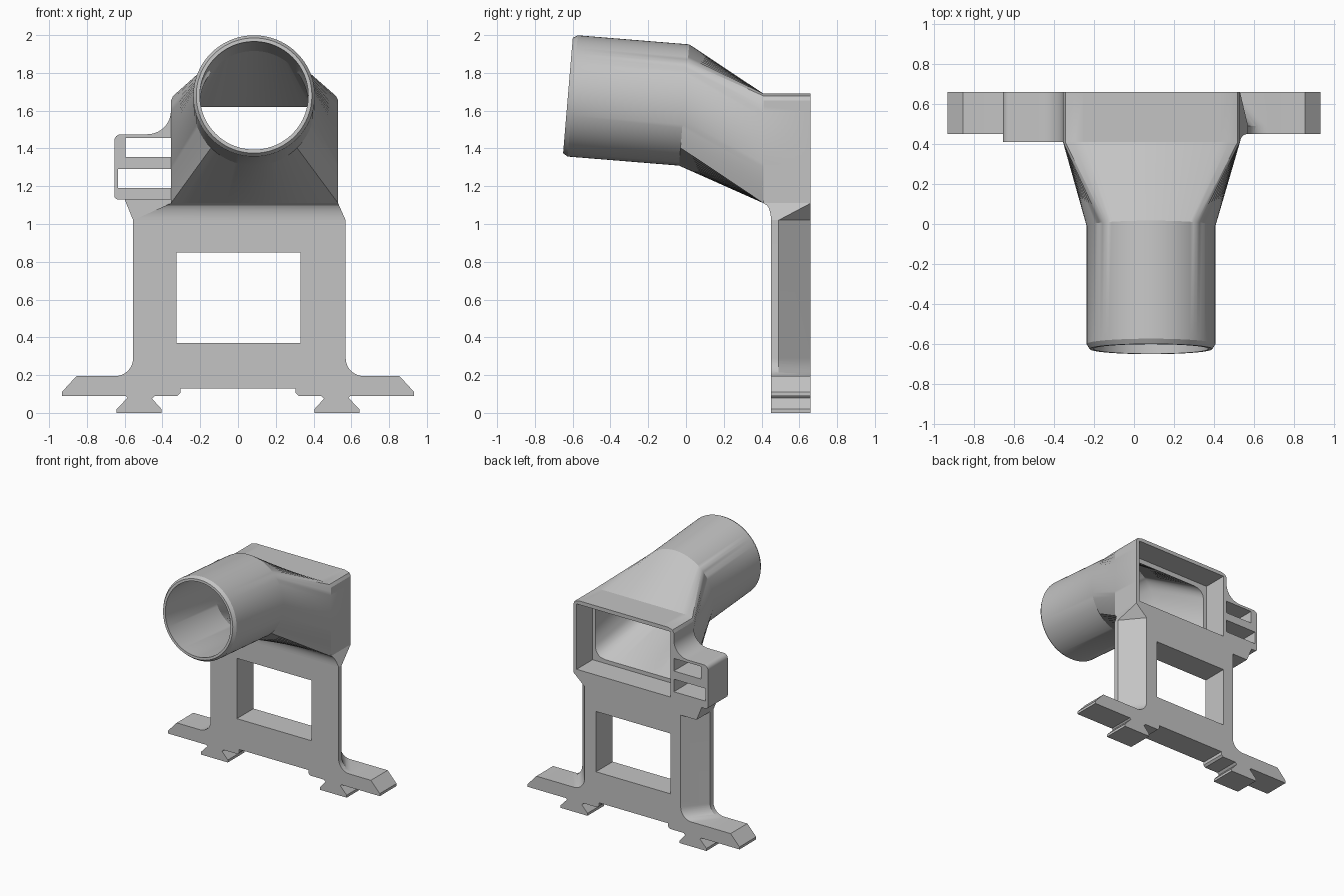
import bpy, bmesh
from math import sin, cos, pi, sqrt, radians
from mathutils import Vector

if "Cube" in bpy.data.objects:
    bpy.data.objects.remove(bpy.data.objects["Cube"], do_unlink=True)

grey = bpy.data.materials.new("plain grey")
grey.use_nodes = True
colour = (0.55, 0.55, 0.55, 1)
grey.diffuse_color = colour
grey.node_tree.nodes["Principled BSDF"].inputs["Base Color"].default_value = colour


def finish(name, bm):
    bmesh.ops.recalc_face_normals(bm, faces=bm.faces)
    mesh = bpy.data.meshes.new(name)
    bm.to_mesh(mesh)
    bm.free()
    mesh.materials.append(grey)
    obj = bpy.data.objects.new(name, mesh)
    bpy.context.collection.objects.link(obj)
    return obj


def loft(name, rings, closed=False):
    """Skin equal-length rings; closed joins the last ring to the first."""
    bm = bmesh.new()
    rows = [[bm.verts.new(p) for p in ring] for ring in rings]
    n = len(rows[0])
    pairs = list(zip(rows, rows[1:])) + ([(rows[-1], rows[0])] if closed else [])
    for a, b in pairs:
        for i in range(n):
            j = (i + 1) % n
            bm.faces.new((a[i], a[j], b[j], b[i]))
    if not closed:
        bm.faces.new(rows[0])
        bm.faces.new(rows[-1])
    return finish(name, bm)


def prism(name, outline, y0, y1):
    """Extrude an x-z outline along y."""
    return loft(name, [[(x, y, z) for x, z in outline] for y in (y0, y1)])


def block(name, x0, x1, z0, z1):
    return prism(name, [(x0, z0), (x1, z0), (x1, z1), (x0, z1)], 0.3, 0.8)


def arc(cx, cz, r, start, end, steps=10):
    angles = [radians(start + (end - start) * i / steps) for i in range(steps + 1)]
    return [(cx + r * cos(a), cz + r * sin(a)) for a in angles]


def cut(obj, cutter):
    cutter.hide_render = True
    mod = obj.modifiers.new("cut", "BOOLEAN")
    mod.operation, mod.solver, mod.object = "DIFFERENCE", "EXACT", cutter
    bpy.context.view_layer.objects.active = obj
    bpy.ops.object.modifier_apply(modifier=mod.name)
    bpy.data.objects.remove(cutter, do_unlink=True)


def smooth(obj, degrees=30):
    bpy.ops.object.select_all(action="DESELECT")
    obj.select_set(True)
    bpy.context.view_layer.objects.active = obj
    bpy.ops.object.shade_smooth_by_angle(angle=radians(degrees))


FRONT, BACK = 0.45, 0.66
FOOT, COVE = 0.195, 0.095


# Stand: feet, dovetails and posts in one outline
def half_outline(post):
    dovetail = [(0.305, 0.13), (0.305, 0.105), (0.32, 0.09), (0.44, 0.09), (0.455, 0.075),
                (0.405, 0.02), (0.405, 0), (0.642, 0), (0.642, 0.02), (0.585, 0.08), (0.595, 0.09)]
    foot = [(0.933, 0.09), (0.933, 0.11), (0.855, FOOT)]
    return dovetail + foot + arc(post + COVE, FOOT + COVE, COVE, 270, 180) + [(post, 1.02)]


POSTS = {1: 0.57, -1: 0.555}
right, left = half_outline(POSTS[1]), half_outline(POSTS[-1])
stand = prism("stand", right + [(-x, z) for x, z in reversed(left)], FRONT, BACK)
cut(stand, block("window_cutter", -0.325, 0.33, 0.37, 0.85))

# Slanted rear corners of the posts, flaring out along the coves
for side, post in POSTS.items():
    sections = []
    for cx, z in arc(COVE, COVE, COVE, 268, 180) + [(0, 0.9)]:
        e = post + cx
        quad = [(e + 0.014, 0.473), (e - 0.148, 0.67), (e + 0.06, 0.67), (e + 0.06, 0.473)]
        sections.append([(side * x, y, FOOT + z) for x, y in quad])
    cut(stand, loft("corner_cutter", sections))
smooth(stand, 25)

# Neck flaring from the posts into the duct
rings = []
for i in range(9):
    t = i / 8
    mix = lambda a, b: a + (b - a) * t
    y = FRONT - 0.04 * (1 - sqrt(1 - t * t))
    rings.append([(mix(x0, x1), yy, mix(1.02, 1.11)) for x0, x1, yy in (
        (-0.555, -0.355, y), (0.57, 0.53, y), (0.57, 0.53, mix(0.49, BACK)),
        (0.43, 0.53, BACK), (-0.42, -0.355, BACK), (-0.555, -0.355, mix(0.49, BACK)))])
smooth(loft("neck", rings), 25)

# Duct: round tube blending into a rectangular box with a rear pocket
N = 96
ANGLES = [2 * pi * i / N for i in range(N)]
TILT = radians(4.8)
JOIN, MOUTH = Vector((0.085, -0.01, 1.63)), Vector((0.085, -0.625, 1.68))


def circle(centre, r):
    up = Vector((0, sin(TILT), cos(TILT)))
    return [centre + Vector((r * cos(a), 0, 0)) + up * r * sin(a) for a in ANGLES]


def rectangle(x0, x1, z0, z1, y, top_r=0.0, low_r=0.0):
    centre, half = Vector(((x0 + x1) / 2, (z0 + z1) / 2)), ((x1 - x0) / 2, (z1 - z0) / 2)
    ring = []
    for a in ANGLES:
        c, s = cos(a), sin(a)
        m = max(abs(c), abs(s))
        p = Vector((c / m * half[0], s / m * half[1]))
        r = top_r if s > 0 else low_r
        q = Vector([max(r - h, min(h - r, v)) for v, h in zip(p, half)])
        if r and (p - q).length > r:
            p = q + (p - q).normalized() * r
        p += centre
        ring.append((p.x, y, p.y))
    return ring


lip = (JOIN - MOUTH).normalized() * 0.025
duct = loft("duct", [
    rectangle(-0.355, 0.53, 1.11, 1.69, 0.41, 0.04),
    circle(JOIN, 0.322),
    circle(MOUTH + lip, 0.322),
    circle(MOUTH, 0.306),
    circle(MOUTH, 0.287),
    circle(JOIN, 0.287),
    rectangle(-0.295, 0.475, 1.17, 1.62, 0.46, 0.08, 0.08),
    rectangle(-0.325, 0.5, 1.14, 1.66, 0.46),
    rectangle(-0.325, 0.5, 1.14, 1.66, BACK),
    rectangle(-0.355, 0.53, 1.11, 1.69, BACK, 0.04),
], closed=True)
smooth(duct, 22)

# Side clip with two slots, and the bracket below it
clip = prism("side_clip", [(-0.35, 1.13), (-0.635, 1.13)] + arc(-0.635, 1.15, 0.02, 270, 180, 4)
             + arc(-0.62, 1.44, 0.035, 180, 90, 6) + arc(-0.48, 1.6, 0.125, 270, 360)
             + [(-0.35, 1.6)], 0.41, BACK)
cut(clip, block("upper_slot_cutter", -0.595, -0.355, 1.355, 1.455))
cut(clip, block("lower_slot_cutter", -0.635, -0.355, 1.19, 1.29))
smooth(clip, 25)
prism("clip_bracket", [(-0.555, 1.02), (-0.6, 1.13), (-0.355, 1.13), (-0.355, 1.02)], FRONT, BACK)
